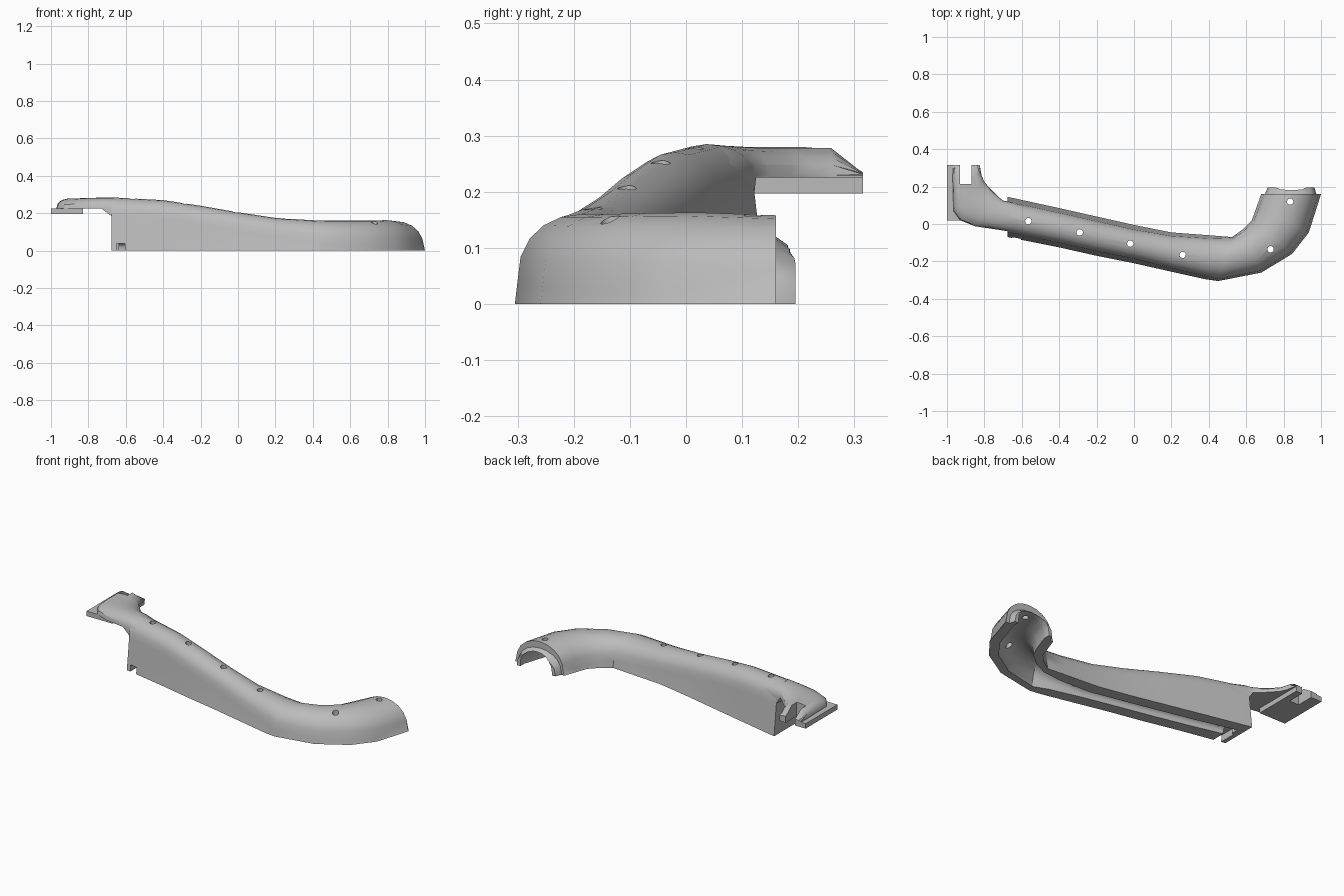
import bpy, bmesh, math
from mathutils import Vector

cube = bpy.data.objects.get("Cube")
if cube:
    bpy.data.objects.remove(cube, do_unlink=True)

grey = bpy.data.materials.new("light grey plastic")
grey.use_nodes = True
grey.diffuse_color = (0.5, 0.5, 0.5, 1)
grey.node_tree.nodes["Principled BSDF"].inputs["Base Color"].default_value = (0.5, 0.5, 0.5, 1)


def make(name, bm):
    bmesh.ops.recalc_face_normals(bm, faces=bm.faces)
    mesh = bpy.data.meshes.new(name)
    bm.to_mesh(mesh)
    bm.free()
    mesh.materials.append(grey)
    obj = bpy.data.objects.new(name, mesh)
    bpy.context.collection.objects.link(obj)
    return obj


def arch(front, back, floor, top, rise, draft=0.0, steps=10):
    """Arched section standing on the line from front to back."""
    f, b = Vector(front), Vector(back)
    shoulder = max(top - rise, floor + 0.004)
    pts = [(f.x, f.y, floor)]
    for i in range(steps + 1):
        a = math.pi * i / steps
        u = 0.5 - (0.5 - draft) * math.cos(a)
        p = f.lerp(b, u)
        pts.append((p.x, p.y, shoulder + (top - shoulder) * math.sin(a) ** 0.85))
    pts.append((b.x, b.y, floor))
    return pts


def loft(name, rings):
    bm = bmesh.new()
    loops = [[bm.verts.new(p) for p in ring] for ring in rings]
    for a, b in zip(loops, loops[1:]):
        for i in range(len(a)):
            j = (i + 1) % len(a)
            bm.faces.new((a[i], a[j], b[j], b[i]))
    bm.faces.new(loops[0])
    bm.faces.new(loops[-1])
    bmesh.ops.triangulate(bm, faces=bm.faces)
    return make(name, bm)


def box(name, lo, hi):
    bm = bmesh.new()
    bmesh.ops.create_cube(bm, size=1)
    for v in bm.verts:
        v.co = [lo[k] + (v.co[k] + 0.5) * (hi[k] - lo[k]) for k in range(3)]
    return make(name, bm)


def cut(obj, cutter):
    mod = obj.modifiers.new("cut", 'BOOLEAN')
    mod.operation = 'DIFFERENCE'
    mod.solver = 'EXACT'
    mod.object = cutter
    bpy.context.view_layer.objects.active = obj
    bpy.ops.object.modifier_apply(modifier=mod.name)


# Main cover: front foot, back foot, top height, height of the rounded crown
stations = [
    ((-0.675, -0.07), (-0.675, 0.145), 0.285, 0.10),
    ((-0.40, -0.125), (-0.40, 0.085), 0.27, 0.10),
    ((-0.20, -0.17), (-0.20, 0.04), 0.24, 0.10),
    ((0.0, -0.21), (0.0, -0.005), 0.205, 0.10),
    ((0.20, -0.255), (0.20, -0.045), 0.175, 0.10),
    ((0.38, -0.295), (0.40, -0.06), 0.163, 0.11),
    ((0.45, -0.305), (0.525, -0.07), 0.16, 0.12),
    ((0.68, -0.26), (0.58, -0.03), 0.16, 0.13),
    ((0.845, -0.16), (0.63, 0.02), 0.162, 0.14),
    ((0.935, -0.045), (0.655, 0.09), 0.163, 0.145),
    ((1.0, 0.16), (0.68, 0.16), 0.158, 0.15),
]
drafts = [0.1] * 4 + [0.07, 0.05] + [0.02] * 5
cover = loft("curved_cover", [arch(f, b, 0, t, r, d) for (f, b, t, r), d in zip(stations, drafts)])

# Tapered spigot at the open end
collar = loft("end_collar", [
    arch((0.97, 0.12), (0.71, 0.12), 0, 0.12, 0.11),
    arch((0.975, 0.16), (0.70, 0.16), 0, 0.12, 0.11),
    arch((0.965, 0.195), (0.715, 0.195), 0, 0.095, 0.09)])

# Mounting head that turns towards the back
head = loft("mounting_head", [
    arch(f, b, z, t, 0.06) for f, b, z, t in [
        ((-0.56, -0.06), (-0.56, 0.09), 0.18, 0.27),
        ((-0.67, -0.04), (-0.67, 0.12), 0.18, 0.284),
        ((-0.73, -0.03), (-0.70, 0.125), 0.225, 0.284),
        ((-0.85, -0.012), (-0.73, 0.15), 0.225, 0.282),
        ((-0.93, 0.02), (-0.77, 0.19), 0.225, 0.28),
        ((-0.965, 0.07), (-0.80, 0.225), 0.225, 0.28),
        ((-0.97, 0.255), (-0.815, 0.26), 0.225, 0.28),
        ((-0.97, 0.315), (-0.825, 0.315), 0.225, 0.235)]])
flange = box("mounting_flange", (-1, 0.02, 0.197), (-0.83, 0.315, 0.226))

# Cable channel below, widening into the hollow bend
inner = []
for i, (f, b, t, r) in enumerate(stations):
    f, b = Vector(f), Vector(b)
    side, height = (0.34, 0.04) if i < 5 else (0.27, 0.07) if i == 5 else (0.18, 0.105)
    inner.append(arch(f.lerp(b, side), f.lerp(b, 1 - side), -0.02, height, height * 0.8))
inner[0] = [(x + 0.04, y, z) for x, y, z in inner[0]]
inner.append([(x, y + 0.08, z) for x, y, z in inner[-1]])
channel = loft("channel_cutter", inner)
exit_notch = box("notch_cutter", (-0.65, -0.2, -0.02), (-0.605, 0.03, 0.038))
slot = box("slot_cutter", (-0.93, 0.215, 0.1), (-0.87, 0.4, 0.4))

# Screw holes along the crown
bm = bmesh.new()
for x, y in [(-0.565, 0.015), (-0.29, -0.045), (-0.02, -0.105),
             (0.26, -0.165), (0.73, -0.135), (0.835, 0.12)]:
    made = bmesh.ops.create_cone(bm, cap_ends=True, segments=16, radius1=0.017, radius2=0.017, depth=0.8)
    bmesh.ops.translate(bm, verts=made["verts"], vec=(x, y, 0.1))
holes = make("hole_cutter", bm)

for obj, cutters in ((cover, (channel, exit_notch, holes)), (collar, (channel, holes)),
                     (head, (slot, holes)), (flange, (slot,))):
    for cutter in cutters:
        cut(obj, cutter)
for cutter in (channel, exit_notch, slot, holes):
    bpy.data.objects.remove(cutter, do_unlink=True)

for obj in (cover, collar, head):
    bpy.ops.object.select_all(action='DESELECT')
    obj.select_set(True)
    bpy.context.view_layer.objects.active = obj
    bpy.ops.object.shade_smooth_by_angle(angle=math.radians(30))
